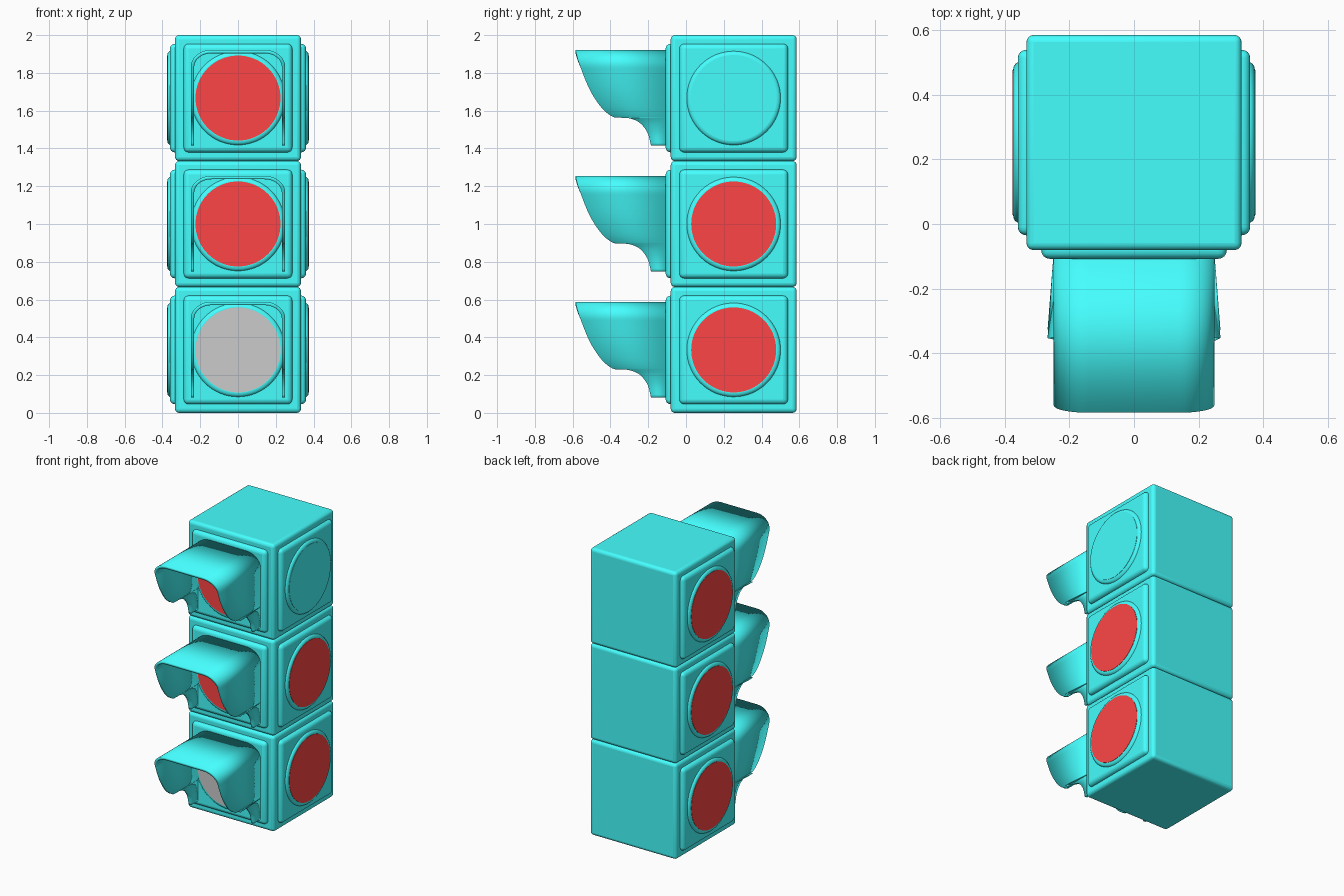
import bpy, bmesh, math
from mathutils import Vector, Matrix

if "Cube" in bpy.data.objects:
    bpy.data.objects.remove(bpy.data.objects["Cube"])

S = 2 / 3            # housing cube size
CY = 0.2525          # housing centre in y


def material(name, rgb):
    m = bpy.data.materials.new(name)
    m.diffuse_color = (*rgb, 1)
    m.use_nodes = True
    m.node_tree.nodes["Principled BSDF"].inputs["Base Color"].default_value = m.diffuse_color
    return m


CYAN = material("cyan_paint", (0.06, 1.0, 1.0))
RED = material("red_lens", (1.0, 0.06, 0.06))


def finish(name, bm, mat, bevel=0.0):
    me = bpy.data.meshes.new(name)
    bm.to_mesh(me)
    bm.free()
    ob = bpy.data.objects.new(name, me)
    bpy.context.collection.objects.link(ob)
    if mat:
        me.materials.append(mat)
    if bevel:
        b = ob.modifiers.new("bevel", 'BEVEL')
        b.width, b.segments = bevel, 4
        b.limit_method, b.angle_limit = 'ANGLE', math.radians(40)
    bpy.ops.object.select_all(action='DESELECT')
    ob.select_set(True)
    bpy.context.view_layer.objects.active = ob
    bpy.ops.object.shade_smooth_by_angle(angle=math.radians(35))
    return ob


def box(name, centre, size, bevel, mat=CYAN):
    bm = bmesh.new()
    bmesh.ops.create_cube(bm, size=1)
    bmesh.ops.transform(bm, verts=bm.verts, matrix=Matrix.Translation(centre) @ Matrix.Diagonal((*size, 1)))
    return finish(name, bm, mat, bevel)


def disc(name, face_centre, normal, radius, depth, bevel, mat):
    # cylinder whose outer cap sits at face_centre, facing along normal
    n = Vector(normal)
    bm = bmesh.new()
    bmesh.ops.create_cone(bm, cap_ends=True, segments=64, radius1=radius, radius2=radius, depth=depth)
    rot = n.to_track_quat('Z', 'Y').to_matrix().to_4x4()
    bmesh.ops.transform(bm, verts=bm.verts, matrix=Matrix.Translation(Vector(face_centre) - n * depth / 2) @ rot)
    return finish(name, bm, mat, bevel)


# visor side outline (y, z relative to lens centre), top to bottom
KEYS = [(-0.585, 0.255), (-0.563, 0.177), (-0.51, 0.045), (-0.447, -0.051), (-0.389, -0.098),
        (-0.345, -0.104), (-0.30, -0.107), (-0.246, -0.13), (-0.204, -0.183), (-0.185, -0.252)]


def smooth(points, steps=5):
    # Catmull-Rom curve through the points
    p = [Vector(q) for q in points]
    p = [2 * p[0] - p[1]] + p + [2 * p[-1] - p[-2]]
    out = []
    for a, b, c, d in zip(p, p[1:], p[2:], p[3:]):
        for k in range(steps):
            t = k / steps
            out.append(0.5 * (2 * b + (c - a) * t + (2 * a - 5 * b + 4 * c - d) * t * t
                              + (3 * b - a - 3 * c + d) * t ** 3))
    return out + [p[-2]]


OUTLINE = smooth(KEYS)


def front_y(z):
    for a, b in zip(OUTLINE, OUTLINE[1:]):
        if b.y <= z <= a.y and a.y > b.y:
            return a.x + (b.x - a.x) * (a.y - z) / (a.y - b.y)
    return OUTLINE[0].x


def visor(name, cz):
    # inverted U section, each strip running from the plate to the outline
    w, top, rx, rz = 0.25, 0.255, 0.11, 0.09
    half = [(w, q.y, q.x) for q in reversed(OUTLINE) if q.y < top - rz - 0.005]
    for k in range(11):
        a = math.pi / 2 * k / 10
        z = top - rz + rz * math.sin(a)
        half.append((w - rx + rx * math.cos(a), z, front_y(z)))
    path = half + [(-x, z, y) for x, z, y in reversed(half)]
    bm = bmesh.new()
    rows = [(bm.verts.new((x, -0.10, cz + z)), bm.verts.new((x, y, cz + z))) for x, z, y in path]
    for (b0, f0), (b1, f1) in zip(rows, rows[1:]):
        bm.faces.new((b0, b1, f1, f0))
    ob = finish(name, bm, CYAN)
    s = ob.modifiers.new("thickness", 'SOLIDIFY')
    s.thickness, s.offset = 0.018, -1


LEVELS = ["bottom", "middle", "top"]
LENSES = {"front": [None, RED, RED], "left": [RED, RED, RED], "right": [RED, RED, CYAN]}
SIDES = {"front": (0, -1, 0), "left": (-1, 0, 0), "right": (1, 0, 0)}

for i, level in enumerate(LEVELS):
    cz = S * (i + 0.5)
    c = Vector((0, CY, cz))
    box(f"{level}_housing", c, (S, S, S), 0.022)
    visor(f"{level}_visor", cz)
    for side, n in SIDES.items():
        n = Vector(n)
        # raised square plate, round rim and lens on each lit side
        size = [0.10 if abs(v) > 0.5 else 0.575 for v in n]
        box(f"{level}_{side}_plate", c + n * (S / 2 + 0.027 - 0.05), size, 0.026)
        disc(f"{level}_{side}_rim", c + n * (S / 2 + 0.041), n, 0.25, 0.08, 0.022, CYAN)
        disc(f"{level}_{side}_lens", c + n * (S / 2 + 0.043), n, 0.225, 0.01, 0, LENSES[side][i])
